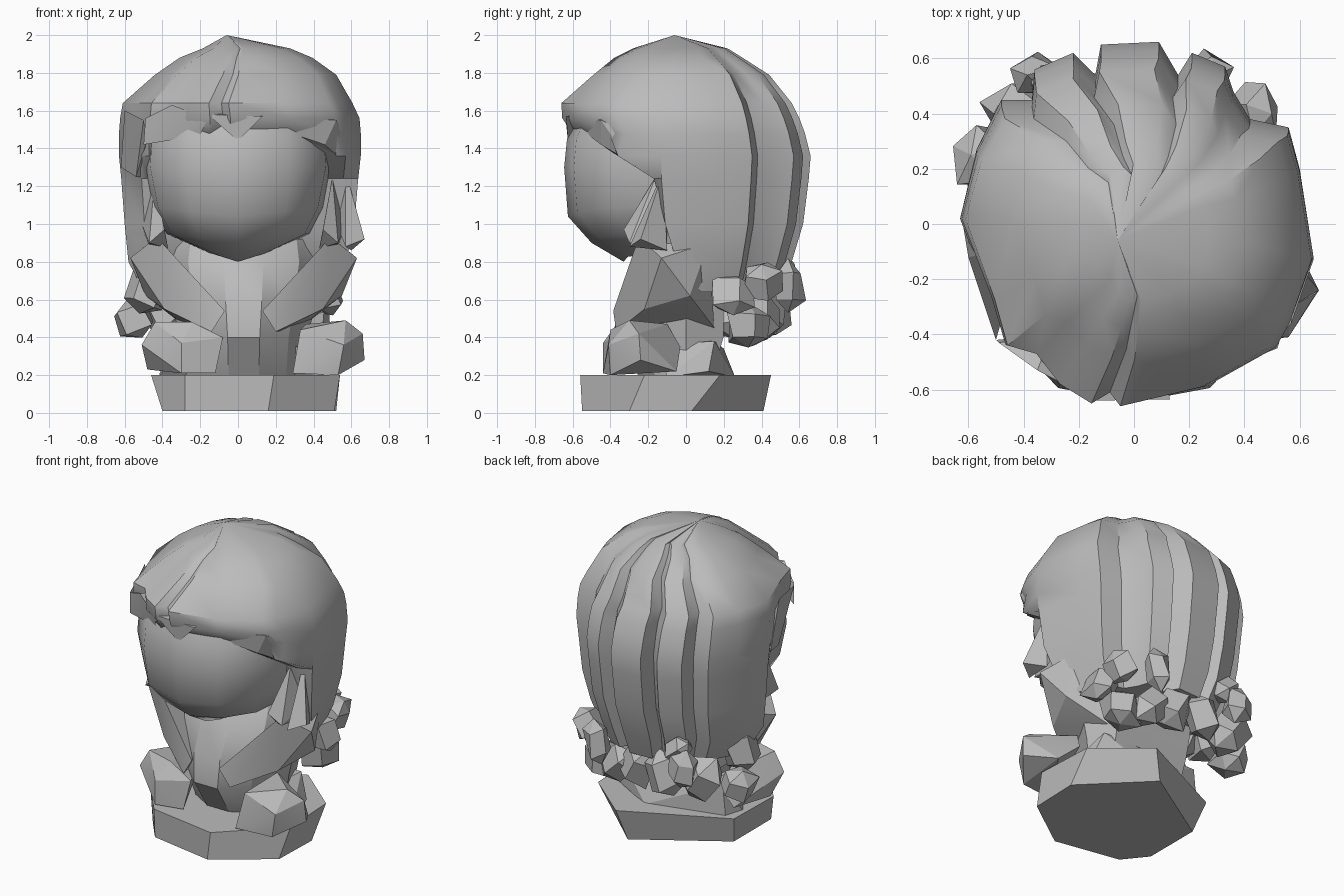
import bpy, bmesh, math, random
from mathutils import Vector

if "Cube" in bpy.data.objects:
    bpy.data.objects.remove(bpy.data.objects["Cube"])
random.seed(4)

stone = bpy.data.materials.new("grey stone")
stone.use_nodes = True
GREY = (0.5, 0.5, 0.5, 1)
stone.diffuse_color = GREY
stone.node_tree.nodes["Principled BSDF"].inputs["Base Color"].default_value = GREY


def finish(name, bm, angle):
    bmesh.ops.recalc_face_normals(bm, faces=bm.faces)
    mesh = bpy.data.meshes.new(name)
    bm.to_mesh(mesh)
    bm.free()
    ob = bpy.data.objects.new(name, mesh)
    bpy.context.collection.objects.link(ob)
    mesh.materials.append(stone)
    bpy.ops.object.select_all(action="DESELECT")
    ob.select_set(True)
    bpy.context.view_layer.objects.active = ob
    bpy.ops.object.shade_smooth_by_angle(angle=math.radians(angle))


def loft(name, rings, apex=None, angle=30):
    """Skin a stack of equal-length rings, closed at both ends."""
    bm = bmesh.new()
    loops = [[bm.verts.new(p) for p in r] for r in rings]
    n = len(loops[0])
    for a, b in zip(loops, loops[1:]):
        for i in range(n):
            bm.faces.new((a[i], a[(i + 1) % n], b[(i + 1) % n], b[i]))
    if apex:
        top = bm.verts.new(apex)
        for i in range(n):
            bm.faces.new((loops[0][i], loops[0][(i + 1) % n], top))
    else:
        bm.faces.new(loops[0])
    bm.faces.new(loops[-1])
    finish(name, bm, angle)


def hull(name, pts, angle=20):
    """Faceted solid wrapped around a few corner points."""
    bm = bmesh.new()
    for p in pts:
        bm.verts.new(p)
    bmesh.ops.convex_hull(bm, input=bm.verts)
    junk = [v for v in bm.verts if not v.link_faces]
    bmesh.ops.delete(bm, geom=junk, context="VERTS")
    finish(name, bm, angle)


def curl(name, centre, size, tilt):
    """Chunky faceted curl of hair."""
    bm = bmesh.new()
    bmesh.ops.create_uvsphere(bm, u_segments=5, v_segments=3, radius=1)
    for v in bm.verts:
        c = v.co * random.uniform(0.85, 1.25)
        x, z = c.x * size[0], c.z * size[2]
        v.co = Vector((x * math.cos(tilt) - z * math.sin(tilt), c.y * size[1],
                       x * math.sin(tilt) + z * math.cos(tilt))) + Vector(centre)
    finish(name, bm, 15)


# Base slab with a seven-sided footprint
slab_low = [(-.40, -.32), (-.28, -.47), (.16, -.55), (.51, -.30), (.52, .03), (.14, .41), (-.40, .07)]
slab_top = [(-.46, -.26), (-.28, -.48), (.19, -.56), (.54, -.22), (.52, .18), (.20, .45), (-.45, .14)]
loft("base", [[(x, y, .20) for x, y in slab_top], [(x, y, .01) for x, y in slab_low]])

# Hair: one fluted outline, scaled at each height and cut back below the brow
outline = [(-.63, .02), (-.52, -.27), (-.47, -.44), (-.36, -.47), (-.27, -.58), (-.15, -.65), (-.08, -.61),
           (-.04, -.66), (.27, -.59), (.52, -.45), (.57, -.36), (.65, -.13), (.60, .20), (.56, .35),
           (.42, .38), (.36, .48), (.33, .57), (.21, .62), (.16, .54), (.09, .66), (-.12, .65), (-.14, .54),
           (-.22, .62), (-.36, .56), (-.37, .45), (-.48, .45), (-.57, .27)]
# height, width scale, x shift, front y, back y
levels = [(1.93, .36, .06, -.28, .22), (1.88, .55, .05, -.38, .30), (1.79, .75, .04, -.49, .44),
          (1.64, .95, -.01, -.66, .56), (1.56, .99, 0, -.655, .60), (1.48, 1, 0, -.60, .63),
          (1.36, 1, 0, -.36, .66), (1.24, .98, 0, -.17, .65), (1.0, .95, 0, -.11, .62),
          (.80, .90, -.01, -.05, .56), (.64, .78, 0, .08, .50)]
hair = []
for z, s, dx, f, b in levels:
    row = []
    for x, y in outline:
        if y > 0:
            y *= b / .66
        elif z > 1.45:
            y *= -f / .66
        row.append((dx - .03 + (x + .03) * s, max(y, f), z))
    hair.append(row)
loft("hair", hair, apex=(-.06, -.06, 2.0), angle=38)

# Jagged fringe hanging over the brow, falling to both temples
for name, pts in {
    "fringe_middle": [(-.16, -.64, 1.58), (.13, -.635, 1.57), (0, -.625, 1.44), (-.1, -.5, 1.6), (.1, -.45, 1.6)],
    "fringe_left": [(.05, -.635, 1.56), (.52, -.45, 1.55), (.46, -.45, 1.42), (.3, -.4, 1.6), (.61, -.12, 1.4),
                    (.57, -.1, 1.24), (.56, -.3, 1.33)],
    "fringe_right": [(-.16, -.63, 1.56), (-.35, -.53, 1.63), (-.2, -.58, 1.47), (-.49, -.43, 1.56),
                     (-.5, -.42, 1.42), (-.3, -.4, 1.6)],
    "temple_lock_right": [(-.6, -.12, 1.6), (-.5, -.42, 1.55), (-.62, 0, 1.3), (-.54, -.2, 1.25),
                          (-.48, -.1, 1.25), (-.48, -.35, 1.45)],
}.items():
    hull(name, pts)

# Face: a blank rounded mask, tucking under at the chin
arc = [(-1, .0), (-.93, -.55), (-.55, -.91), (0, -1), (.55, -.91), (.93, -.55), (1, .0)]
face_levels = [(1.58, .47, -.57), (1.45, .49, -.63), (1.30, .50, -.645), (1.04, .455, -.625), (.90, .38, -.50),
               (.80, .16, -.33)]
loft("face", [[(x * w, -.08 + y * (-f - .08), z + (.05 * abs(x) if z < 1.1 else 0)) for x, y in arc]
              for z, w, f in face_levels], angle=38)

# Neck and open collar widening toward the jaw
ring = [(-1, 0), (-.7, -.65), (-.25, -1), (.25, -1), (.7, -.65), (1, 0), (.8, .9), (-.8, .9)]
neck_levels = [(.92, .40, -.18, .14), (.80, .42, -.27, .18), (.58, .38, -.37, .22), (.40, .34, -.38, .22),
               (.18, .32, -.24, .15)]
loft("neck", [[(.03 + x * w, (-y * f if y < 0 else y * b), z) for x, y in ring]
              for z, w, f, b in neck_levels], angle=25)
for side, s in (("left", 1), ("right", -1)):
    o = .03
    hull("collar_" + side, [(o + s * .6, -.13, .82), (o + s * .46, -.25, .93), (o + s * .5, .12, .9),
                            (o + s * .52, .02, .62), (o + s * .42, -.22, .55), (o + s * .17, -.37, .43),
                            (o + s * .1, -.385, .54), (o + s * .3, .15, .45), (o + s * .25, -.1, .5)])
    # Pointed lock in front of each ear
    hull("cheek_lock_" + side, [(o + s * .47, -.16, 1.25), (o + s * .42, -.33, .97), (o + s * .5, -.3, .9),
                                (o + s * .54, -.07, 1.0), (o + s * .4, -.22, .87), (o + s * .5, -.05, .88)])

# Gathered folds of cloth on the shoulders
hull("shoulder_fold_right", [(-.51, -.30, .36), (-.44, -.3, .48), (-.24, -.36, .48), (-.08, -.38, .4),
                             (-.12, -.40, .21), (-.3, -.44, .21), (-.3, -.44, .37), (-.48, -.2, .23),
                             (-.42, .1, .25), (-.3, .12, .42)])
hull("shoulder_fold_left", [(.33, -.4, .44), (.57, -.3, .49), (.66, -.25, .42), (.67, -.24, .28), (.53, -.4, .2),
                            (.29, -.44, .21), (.56, -.41, .36), (.4, -.03, .35), (.55, -.05, .22), (.36, -.1, .47)])
hull("back_drape", [(-.42, .0, .19), (.46, -.1, .19), (.42, .12, .22), (.12, .26, .19), (-.38, .13, .2),
                    (.36, .15, .38), (-.36, .13, .4), (.1, .2, .34), (.3, -.15, .36), (-.3, -.15, .36)])
hull("ear_lock_left", [(.57, -.12, 1.28), (.67, -.24, .92), (.57, -.3, .88), (.6, -.1, .86), (.52, -.1, 1.0)])

# Curls around the nape: centre, size, tilt
curls = [((-.55, .25, .50), (.12, .13, .11), .4), ((-.48, .10, .66), (.11, .14, .15), -.3),
         ((-.40, .40, .56), (.13, .13, .16), .6), ((-.36, .54, .66), (.10, .09, .11), .2),
         ((-.30, .50, .76), (.08, .09, .10), .9), ((-.16, .44, .55), (.12, .12, .16), -.4),
         ((.05, .40, .53), (.12, .13, .14), .5), ((.27, .54, .68), (.08, .09, .14), -.2),
         ((.20, .40, .50), (.13, .12, .15), .8), ((.38, .33, .45), (.13, .13, .12), .1),
         ((.46, .25, .62), (.10, .13, .13), .4), ((.44, .40, .70), (.09, .11, .11), -.6)]
for i, (c, size, tilt) in enumerate(curls, 1):
    curl(f"nape_curl_{i:02d}", c, size, tilt)
